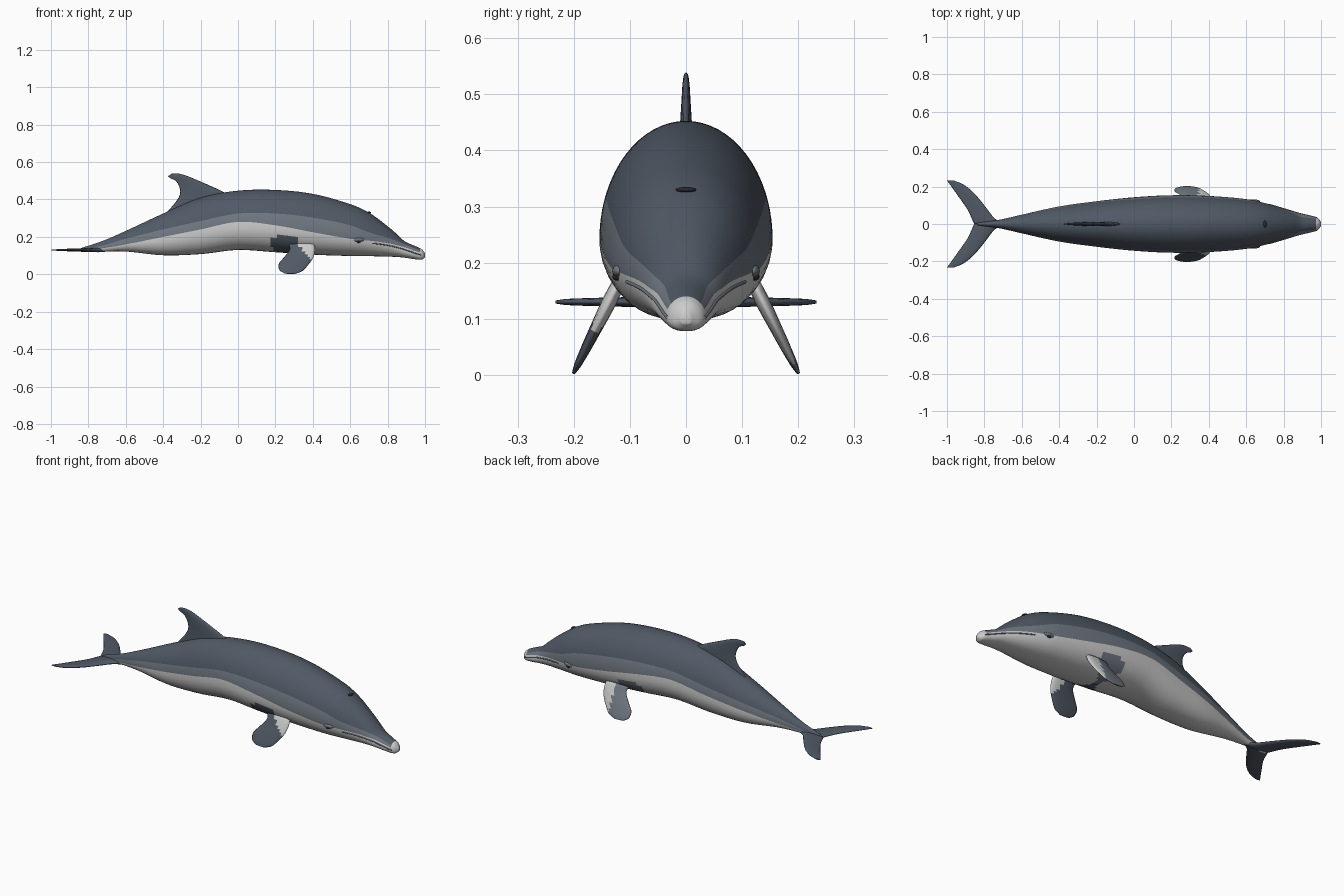
import bpy, bmesh, math
from mathutils import Vector

cube = bpy.data.objects.get("Cube")
if cube:
    bpy.data.objects.remove(cube, do_unlink=True)


def material(name, r, g, b):
    mat = bpy.data.materials.new(name)
    mat.use_nodes = True
    mat.diffuse_color = (r, g, b, 1)
    bsdf = next(n for n in mat.node_tree.nodes if n.type == 'BSDF_PRINCIPLED')
    bsdf.inputs["Base Color"].default_value = (r, g, b, 1)
    bsdf.inputs["Roughness"].default_value = 0.6
    return mat


MATS = [material("slate_back", .08, .1, .13),
        material("grey_flank", .16, .185, .22),
        material("pale_belly", .6, .6, .6),
        material("black_eye", .02, .022, .027)]
DARK, MID, PALE, BLACK = range(4)


def smooth(rows, x):
    """Interpolate rows (sorted by first column) with cubic Hermite spans."""
    x = min(max(x, rows[0][0]), rows[-1][0])
    last = len(rows) - 1
    i = next(k for k in range(last) if x <= rows[k + 1][0])

    def slope(k, c):
        a, b = rows[max(k - 1, 0)], rows[min(k + 1, last)]
        return (b[c] - a[c]) / (b[0] - a[0])

    p, q = rows[i], rows[i + 1]
    h = q[0] - p[0]
    t = (x - p[0]) / h
    s = t * t * (3 - 2 * t)
    out = []
    for c in range(1, len(p)):
        bend = h * t * (1 - t) * (slope(i, c) * (1 - t) - slope(i + 1, c) * t)
        out.append(p[c] * (1 - s) + q[c] * s + bend)
    return out


def finish(bm, name, rule):
    bmesh.ops.recalc_face_normals(bm, faces=bm.faces)
    for f in bm.faces:
        f.smooth = True
        f.material_index = rule(f)
    mesh = bpy.data.meshes.new(name)
    bm.to_mesh(mesh)
    bm.free()
    for mat in MATS:
        mesh.materials.append(mat)
    obj = bpy.data.objects.new(name, mesh)
    bpy.context.collection.objects.link(obj)
    return obj


def loft(name, rings, rule):
    bm = bmesh.new()
    loops = [[bm.verts.new(p) for p in ring] for ring in rings]
    for a, b in zip(loops, loops[1:]):
        for k in range(len(a)):
            j = (k + 1) % len(a)
            bm.faces.new((a[k], a[j], b[j], b[k]))
    bm.faces.new(loops[0])
    bm.faces.new(loops[-1])
    return finish(bm, name, rule)


# Body stations: x, top, bottom, half width, belly line, cape line
BODY = [(-.84, .14, .118, .008, .125, .132),
        (-.72, .18, .122, .023, .14, .155),
        (-.6, .232, .122, .05, .16, .19),
        (-.4, .325, .102, .094, .2, .24),
        (-.2, .41, .108, .122, .24, .285),
        (0, .447, .13, .143, .28, .325),
        (.2, .451, .118, .154, .262, .325),
        (.4, .43, .105, .15, .225, .303),
        (.6, .375, .098, .133, .19, .262),
        (.7, .33, .097, .112, .18, .225),
        (.8, .257, .095, .082, .167, .195),
        (.86, .205, .092, .064, .153, .174),
        (.89, .177, .089, .056, .145, .161),
        (.95, .15, .08, .041, .124, .136),
        (.985, .132, .079, .03, .112, .121),
        (1, .112, .09, .01, .1, .106)]


def section(x):
    top, low, wide, belly, cape = smooth(BODY, x)
    mid = low + .38 * (top - low)
    return top, low, wide, belly, cape, mid


def angle(z, top, low, mid):
    s = (z - mid) / (top - mid if z > mid else mid - low)
    return math.asin(max(-.97, min(.97, s)))


def skin(x, t):
    top, low, wide, _, _, mid = section(x)
    s, c = math.sin(t), max(0, math.cos(t))
    return Vector((x, wide * c ** (.8 if s < 0 else 1),
                   mid + s * (top - mid if s > 0 else mid - low)))


def skin_at(x, z):
    top, low, _, _, _, mid = section(x)
    return skin(x, angle(z, top, low, mid))


# Body: the rows of faces follow the edges of the colour bands
SPANS = (10, 4, 12)
HALF = sum(SPANS)


def body_ring(x):
    top, low, _, belly, cape, mid = section(x)
    stops = [-math.pi / 2, angle(belly, top, low, mid),
             angle(cape, top, low, mid), math.pi / 2]
    side = [skin(x, stops[i] + (stops[i + 1] - stops[i]) * k / n)
            for i, n in enumerate(SPANS) for k in range(n)]
    side.append(skin(x, math.pi / 2))
    return side + [Vector((p.x, -p.y, p.z)) for p in side[-2:0:-1]]


def body_rule(f):
    c = f.calc_center_median()
    k = f.index % (2 * HALF)
    k = min(k, 2 * HALF - 1 - k)
    if c.x > .97:
        return PALE
    # shoulder patch above each flipper
    if ((c.x - .25) / .075) ** 2 + ((c.z - .165) / .05) ** 2 < 1:
        return DARK if c.y < 0 else MID
    return PALE if k < SPANS[0] else MID if k < SPANS[0] + SPANS[1] else DARK


xs = [-.84 + 1.8 * i / 110 for i in range(111)]
xs += [.96 + .04 * math.sin(math.pi / 2 * i / 10) for i in range(1, 11)]
bm = bmesh.new()
loops = [[bm.verts.new(p) for p in body_ring(x)] for x in xs]
for a, b in zip(loops, loops[1:]):
    for k in range(2 * HALF):
        j = (k + 1) % (2 * HALF)
        bm.faces.new((a[k], a[j], b[j], b[k]))
bm.faces.new(loops[0])
bm.faces.new(loops[-1])
bm.faces.index_update()
finish(bm, "body", body_rule)


# Fins: lens sections lofted between a leading and a trailing edge
def fin(name, rows, place, normal, rule, steps=24, around=20):
    rings = []
    for i in range(steps + 1):
        s = rows[0][0] + (rows[-1][0] - rows[0][0]) * math.sin(math.pi / 2 * i / steps)
        lead_u, lead_v, trail_u, trail_v, thick = smooth(rows, s)
        ring = []
        for k in range(around):
            t = 2 * math.pi * k / around
            c = (1 - math.cos(t)) / 2
            p = place(lead_u + (trail_u - lead_u) * c, lead_v + (trail_v - lead_v) * c)
            ring.append(p + normal * thick * math.sin(t) * (1.15 - .5 * c))
        rings.append(ring)
    loft(name, rings, rule)


DORSAL = [(0, -.02, .41, -.43, .28, .015),
          (1, -.08, .442, -.355, .36, .013),
          (2, -.15, .474, -.315, .415, .011),
          (3, -.21, .5, -.31, .455, .009),
          (4, -.27, .525, -.33, .497, .007),
          (5, -.315, .538, -.36, .513, .005),
          (6, -.355, .538, -.374, .525, .003)]
fin("dorsal_fin", DORSAL, lambda u, v: Vector((u, 0, v)), Vector((0, 1, 0)),
    lambda f: DARK)

FLUKE = [(0, -.69, 0, -.855, 0, .013),
         (1, -.745, .03, -.868, .03, .012),
         (2, -.785, .08, -.892, .08, .01),
         (3, -.85, .16, -.948, .16, .008),
         (4, -.91, .21, -.985, .212, .006),
         (5, -.965, .233, -1, .232, .003)]

FLIPPER = [(0, .41, .16, .27, .16, .013),
           (1, .412, .125, .275, .13, .014),
           (2, .4, .085, .245, .09, .012),
           (3, .375, .05, .217, .055, .01),
           (4, .345, .018, .222, .022, .007),
           (5, .305, .002, .25, .004, .003)]


def flipper_rule(f):
    c = f.calc_center_median()
    if c.y > 0:
        return PALE if c.x > .345 else MID
    return PALE if c.x - .33 > .9 * (.145 - c.z) else DARK


def ellipsoid(name, centre, size, colour):
    bm = bmesh.new()
    bmesh.ops.create_uvsphere(bm, u_segments=20, v_segments=12, radius=1)
    bmesh.ops.scale(bm, vec=size, verts=bm.verts)
    bmesh.ops.translate(bm, vec=centre, verts=bm.verts)
    return finish(bm, name, lambda f: colour)


for label, side in (("left", 1), ("right", -1)):
    fin(label + "_tail_fluke", FLUKE,
        lambda u, v: Vector((u, side * v, .13)), Vector((0, 0, 1)), lambda f: DARK)
    fin(label + "_flipper", FLIPPER,
        lambda u, v: Vector((u, side * (.202 - .5 * v), v)),
        Vector((0, side * .89, .45)), flipper_rule)

    # Eye with a soft brow above it
    flip = Vector((1, side, 1))
    ellipsoid(label + "_brow", skin_at(.64, .185) * flip - Vector((0, side * .006, 0)),
              (.035, .012, .012), MID)
    ellipsoid(label + "_eye", skin_at(.645, .175) * flip, (.011, .008, .007), BLACK)

    # Mouth line wrapped on the skin
    curve = bpy.data.curves.new(label + "_mouth_line", 'CURVE')
    curve.dimensions = '3D'
    curve.bevel_depth = .003
    path = curve.splines.new('POLY')
    path.points.add(24)
    for i, pt in enumerate(path.points):
        x = .72 + .26 * i / 24
        pt.co = (*(skin_at(x, smooth(BODY, x)[3] - .012) * flip), 1)
    curve.materials.append(MATS[MID])
    bpy.context.collection.objects.link(
        bpy.data.objects.new(label + "_mouth_line", curve))

# Blowhole on top of the head
ellipsoid("blowhole", skin(.7, math.pi / 2), (.012, .018, .005), BLACK)
